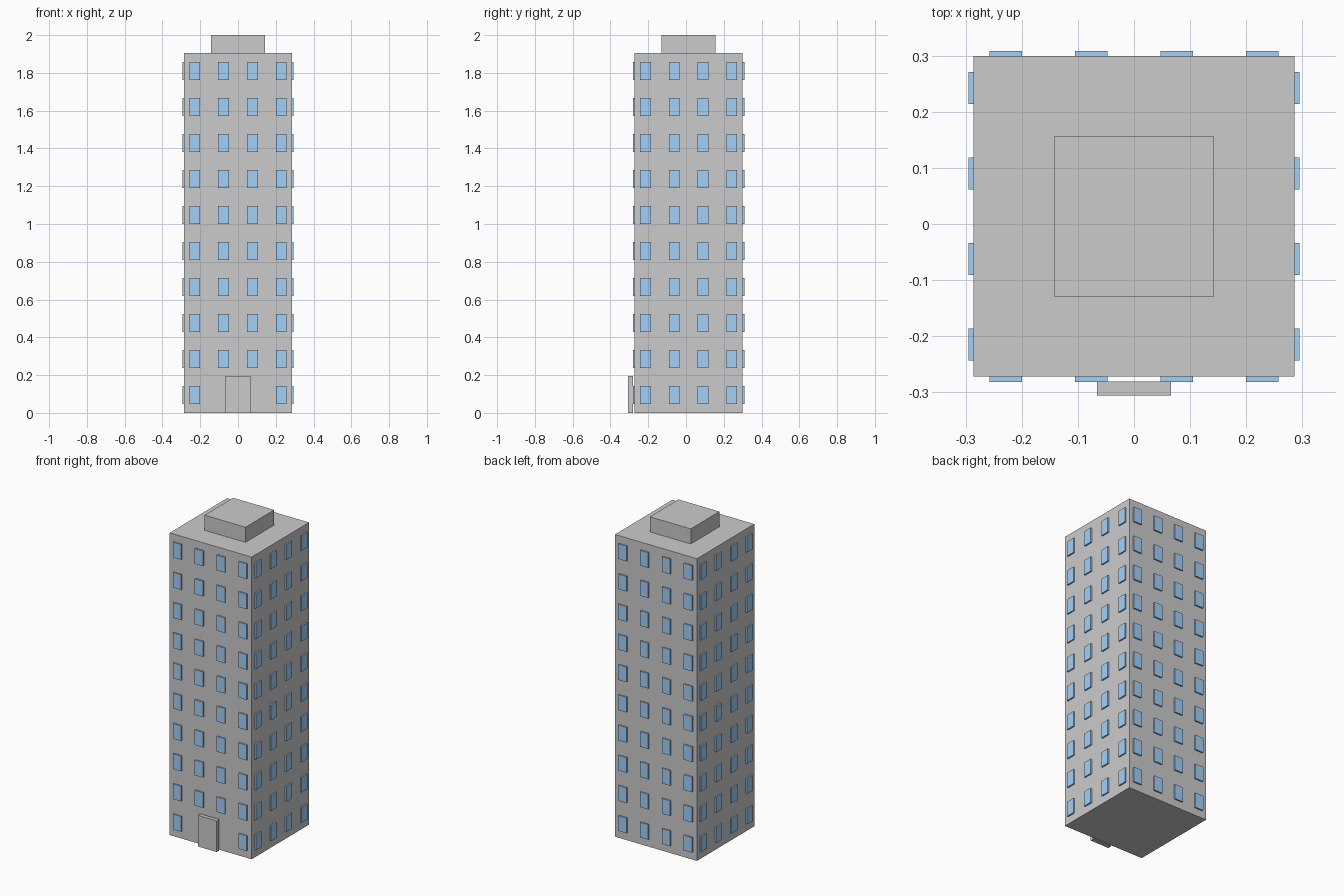
import bpy
import math
from mathutils import Matrix, Vector

if "Cube" in bpy.data.objects:
    bpy.data.objects.remove(bpy.data.objects["Cube"])

U = 2 / 21            # half a storey
CY = 0.0135           # tower centre in y (the door pushes it back)
HALF = 3 * U          # half the tower width
FLOORS = 10

glass = bpy.data.materials.new("window_blue")
glass.diffuse_color = (0.37, 0.63, 0.92, 1)
glass.use_nodes = True
glass.node_tree.nodes["Principled BSDF"].inputs["Base Color"].default_value = glass.diffuse_color


def box(name, size, centre, turn=0.0, mat=None):
    x, y, z = (s / 2 for s in size)
    verts = [(i * x, j * y, k * z) for i in (-1, 1) for j in (-1, 1) for k in (-1, 1)]
    faces = [(0, 1, 3, 2), (4, 6, 7, 5), (0, 4, 5, 1),
             (2, 3, 7, 6), (0, 2, 6, 4), (1, 5, 7, 3)]
    mesh = bpy.data.meshes.new(name)
    mesh.from_pydata(verts, [], faces)
    if mat:
        mesh.materials.append(mat)
    ob = bpy.data.objects.new(name, mesh)
    ob.location = centre
    ob.rotation_euler.z = turn
    bpy.context.collection.objects.link(ob)
    return ob


# Tower and rooftop block
box("tower", (2 * HALF, 2 * HALF, 20 * U), (0, CY, 10 * U))
box("roof_block", (HALF, HALF, U), (0, CY, 20.5 * U))

# Door slab, standing just off the front wall
box("door", (0.132, 0.025, 0.196), (0, -0.2935, 0.098))

# Windows: four per floor on each side, the door replaces two on the front
for s, side in enumerate(("front", "right", "back", "left")):
    turn = s * math.pi / 2
    rot = Matrix.Rotation(turn, 3, 'Z')
    for floor in range(FLOORS):
        for col in (-2.4, -0.8, 0.8, 2.4):
            if side == "front" and floor == 0 and abs(col) < 1:
                continue
            p = rot @ Vector((col * U, -HALF, (2 * floor + 1) * U))
            box(f"window_{side}_{floor + 1}", (0.6 * U, 0.0185, U),
                p + Vector((0, CY, 0)), turn, glass)
